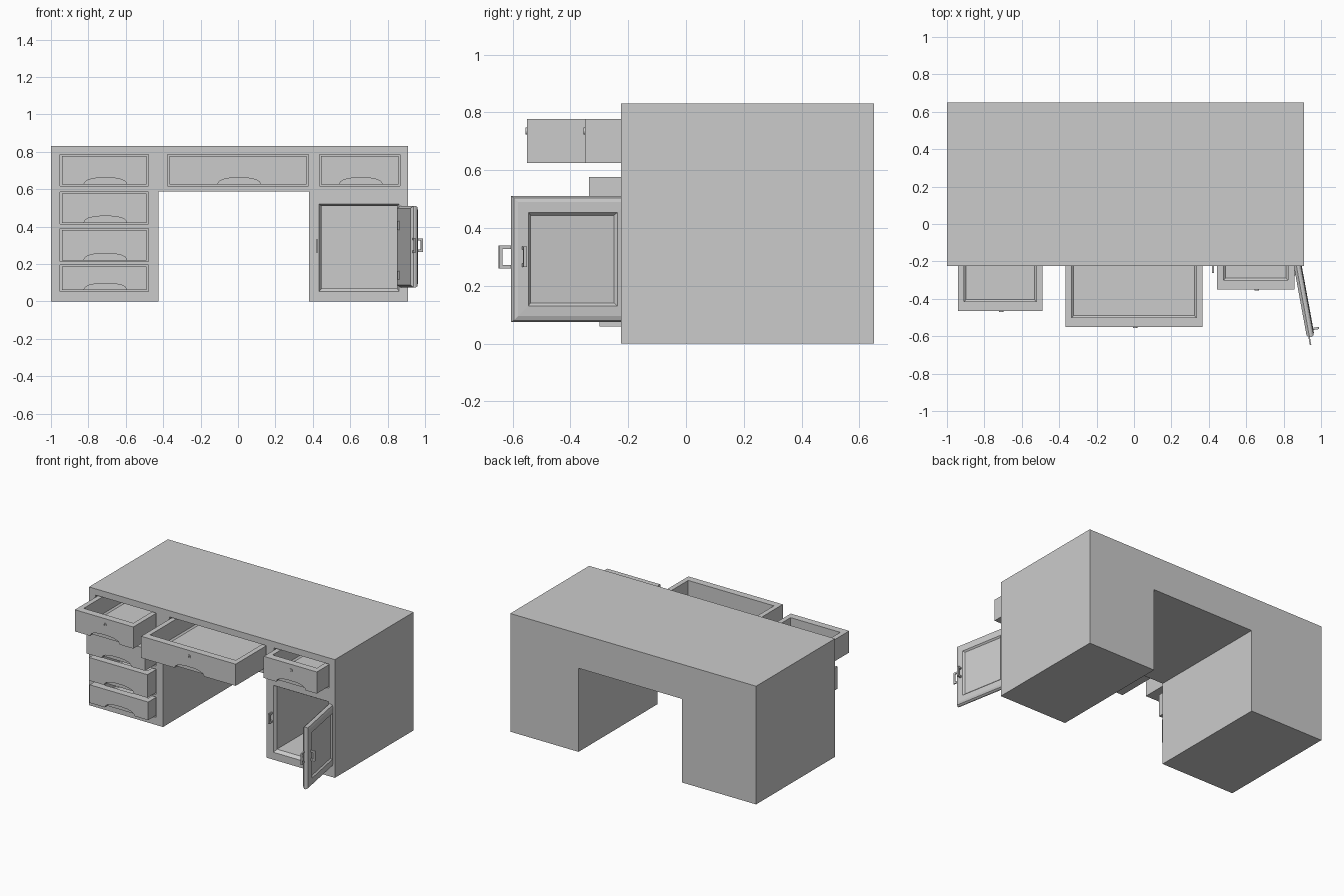
import bpy, bmesh, math
from mathutils import Matrix, Vector

if "Cube" in bpy.data.objects:
    bpy.data.objects.remove(bpy.data.objects["Cube"])


def obj_from(name, verts, faces):
    bm = bmesh.new()
    vs = [bm.verts.new(v) for v in verts]
    for f in faces:
        bm.faces.new([vs[i] for i in f])
    bmesh.ops.recalc_face_normals(bm, faces=bm.faces)
    me = bpy.data.meshes.new(name)
    bm.to_mesh(me)
    bm.free()
    ob = bpy.data.objects.new(name, me)
    bpy.context.collection.objects.link(ob)
    return ob


def loft(name, sections, axis='Y'):
    """Chain of rectangles (t, a0, a1, b0, b1) along an axis, capped at both ends."""
    verts, faces = [], []
    for t, a0, a1, b0, b1 in sections:
        for a, b in ((a0, b0), (a1, b0), (a1, b1), (a0, b1)):
            verts.append((a, t, b) if axis == 'Y' else (a, b, t))
    n = len(sections)
    for s in range(n - 1):
        for i in range(4):
            j = (i + 1) % 4
            faces.append((s*4 + i, s*4 + j, s*4 + 4 + j, s*4 + 4 + i))
    faces += [(3, 2, 1, 0), tuple(range(4*n - 4, 4*n))]
    return obj_from(name, verts, faces)


def box(name, x0, x1, y0, y1, z0, z1):
    return loft(name, [(y0, x0, x1, z0, z1), (y1, x0, x1, z0, z1)])


def cut(ob, cutter):
    cutter.hide_render = True
    m = ob.modifiers.new("cut", 'BOOLEAN')
    m.operation, m.solver, m.object = 'DIFFERENCE', 'EXACT', cutter
    bpy.context.view_layer.update()
    dg = bpy.context.evaluated_depsgraph_get()
    me = bpy.data.meshes.new_from_object(ob.evaluated_get(dg))
    ob.modifiers.clear()
    ob.data = me
    bpy.data.objects.remove(cutter)


def prism(name, outline, y0, y1):
    n = len(outline)
    verts = [(x, y, z) for y in (y0, y1) for x, z in outline]
    faces = [tuple(range(n)), tuple(range(n, 2*n))]
    faces += [(i, (i+1) % n, n + (i+1) % n, n + i) for i in range(n)]
    return obj_from(name, verts, faces)


FRONT = -0.225

# desk body with knee space
body = prism("desk_body", [(-1, 0), (-.425, 0), (-.425, .587), (.38, .587), (.38, 0),
                           (.91, 0), (.91, .83), (-1, .83)], FRONT, .65)

# drawers: name, x0, x1, z0, z1, front y, has lock
drawers = [("left_top_drawer", -.942, -.488, .625, .777, -.465, True),
           ("left_second_drawer", -.942, -.488, .42, .577, -.335, False),
           ("left_third_drawer", -.942, -.488, .22, .382, -.308, False),
           ("left_bottom_drawer", -.942, -.488, .06, .187, -.30, False),
           ("middle_drawer", -.367, .367, .625, .777, -.55, True),
           ("right_drawer", .445, .857, .625, .777, -.35, True)]

half = [(.114, -.02), (.114, .004), (.107, .016), (.09, .026), (.06, .033), (.025, .036)]
arc = half + [(-x, z) for x, z in reversed(half)]

for name, x0, x1, z0, z1, yf, lock in drawers:
    # slot in the body
    g = .009
    cut(body, box("slot", x0 - g, x1 + g, -.4, .6, z0 - g*.8, z1 + g))
    # open tray with chamfered floor
    yb, w, ft = yf + .62, .034, .05
    tray = loft(name, [
        (z0, x0, x1, yf, yb), (z1, x0, x1, yf, yb),
        (z1, x0 + w, x1 - w, yf + ft, yb - w),
        (z0 + .032, x0 + w, x1 - w, yf + ft, yb - w),
        (z0 + .022, x0 + w + .01, x1 - w - .01, yf + ft + .01, yb - w - .01)], 'Z')
    # finger pull scooped from the lower front edge
    xc = (x0 + x1) / 2 + .006
    cut(tray, prism("pull", [(xc + x, z0 + z) for x, z in arc], yf - .02, yf + .028))
    # raised lock with a key slit
    if lock:
        ring = [(xc + .012*math.cos(a*math.tau/16), .735 + .012*math.sin(a*math.tau/16))
                for a in range(16)]
        plate = prism(name + "_lock", ring, yf - .005, yf + .005)
        cut(plate, box("slit", xc - .002, xc + .002, yf - .02, yf - .001, .729, .741))

# cupboard hollow with a bevelled mouth
cut(body, loft("hollow", [(-.3, .433, .862, .052, .522), (FRONT, .433, .862, .052, .522),
                          (-.205, .447, .85, .07, .51), (.6, .447, .85, .07, .51)]))


# cupboard door, modelled closed about its hinge then swung open
W, Z0, Z1 = .425, .075, .51


def door_ring(y, i):
    return (y, -W + i, -i, Z0 + i, Z1 - i)


door = loft("cupboard_door", [door_ring(0, .012), door_ring(-.010, .003), door_ring(-.014, 0),
                              door_ring(-.026, 0), door_ring(-.036, .006), door_ring(-.041, .02),
                              door_ring(-.042, .056), door_ring(-.032, .066)])
parts = [door]


def bars(name, axis, base, tip, c, th, z0, z1):
    """Rectangular loop of three bars standing out from base to tip."""
    lo, hi = min(base, tip), max(base, tip)
    inner = tip + (.012 if tip < base else -.012)
    out = []
    for k, (p0, p1, a, b) in enumerate([(lo, hi, z0, z0 + .012), (lo, hi, z1 - .012, z1),
                                        (min(inner, tip), max(inner, tip), z0, z1)]):
        n = f"{name}_bar_{k + 1}"
        out.append(box(n, c - th, c + th, p0, p1, a, b) if axis == 'Y'
                   else box(n, p0, p1, c - th, c + th, a, b))
    return out


parts += bars("door_handle", 'Y', -.035, -.073, -.385, .006, .265, .337)
parts += bars("door_latch", 'X', -W + .01, -W - .042, -.012, .004, .26, .34)
# hinges on the inner face, partly sunk
for n, z in (("lower_hinge", .14), ("upper_hinge", .405)):
    parts.append(box(n, -.085, -.055, -.005, .008, z - .024, z + .024))

swing = Matrix.Translation(Vector((.848, -.19, 0))) @ Matrix.Rotation(math.radians(100.4), 4, 'Z')
for p in parts:
    p.data.transform(swing)

# catch on the cupboard frame
bars("frame_catch", 'Y', FRONT + .01, -.263, .422, .005, .262, .332)
